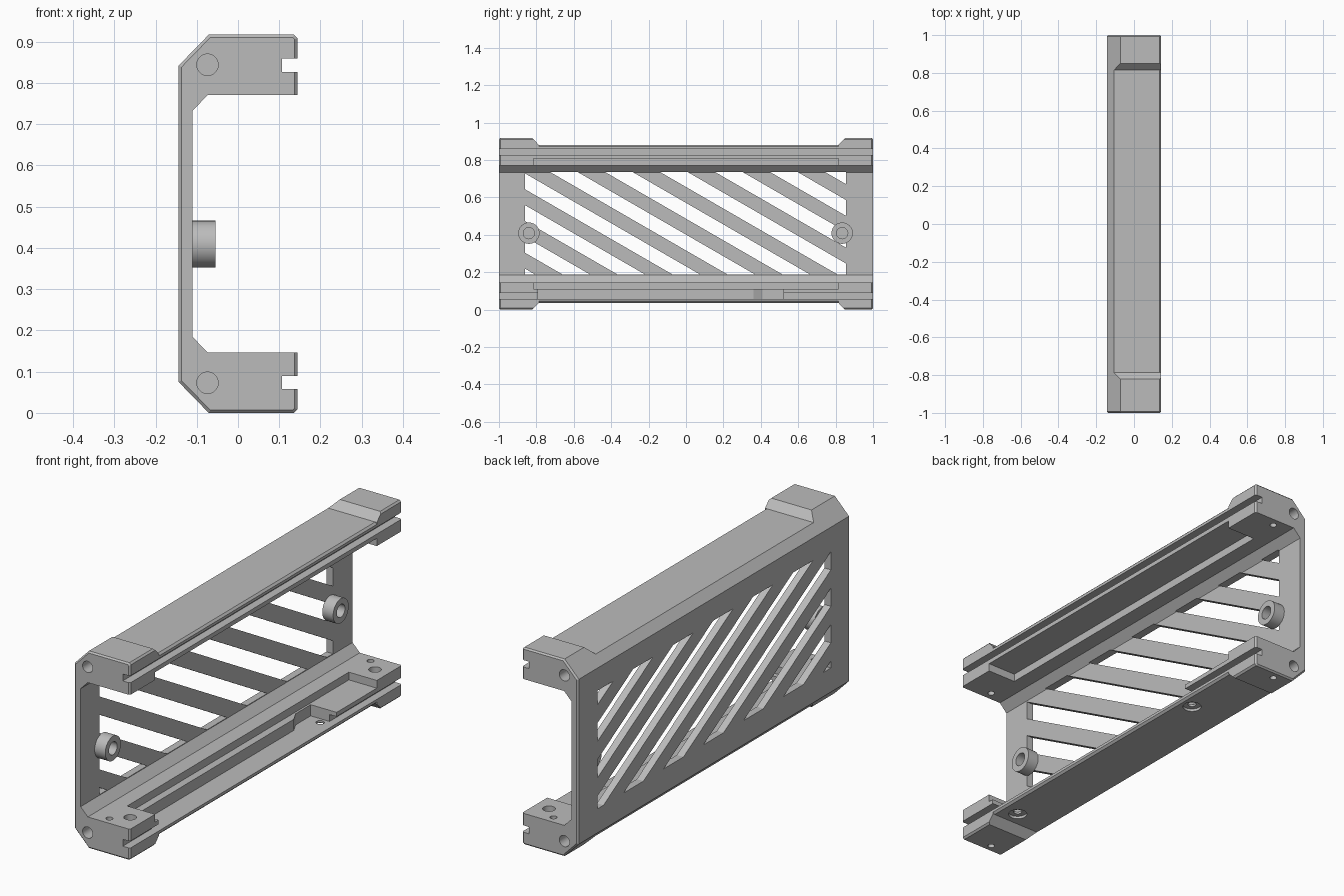
import bpy, bmesh, math
from mathutils import Vector

if "Cube" in bpy.data.objects:
    bpy.data.objects.remove(bpy.data.objects["Cube"], do_unlink=True)

H = 0.917          # overall height
grey = bpy.data.materials.new("plain_grey")
grey.use_nodes = True
colour = (0.5, 0.5, 0.5, 1)
grey.diffuse_color = colour
grey.node_tree.nodes["Principled BSDF"].inputs["Base Color"].default_value = colour


def finish(bm, name):
    bmesh.ops.recalc_face_normals(bm, faces=bm.faces)
    mesh = bpy.data.meshes.new(name)
    bm.to_mesh(mesh)
    bm.free()
    mesh.materials.append(grey)
    ob = bpy.data.objects.new(name, mesh)
    bpy.context.collection.objects.link(ob)
    return ob


def loft(rings, name):
    """Skin a list of equal-length point rings and cap both ends."""
    bm = bmesh.new()
    loops = [[bm.verts.new(p) for p in ring] for ring in rings]
    n = len(loops[0])
    for a, b in zip(loops, loops[1:]):
        for i in range(n):
            j = (i + 1) % n
            bm.faces.new((a[i], a[j], b[j], b[i]))
    bm.faces.new(loops[0])
    bm.faces.new(loops[-1])
    return finish(bm, name)


def box(x, y, z, name="cutter"):
    return loft([[(a, y[0], z[0]), (a, y[1], z[0]), (a, y[1], z[1]), (a, y[0], z[1])]
                 for a in x], name)


def cylinder(centre, axis, r, length, name="cutter"):
    """Cylinder starting at centre and running along axis."""
    d = Vector(axis)
    u = d.orthogonal().normalized()
    v = d.cross(u)
    angles = [math.tau * i / 40 for i in range(40)]
    return loft([[Vector(centre) + d * t + r * (u * math.cos(a) + v * math.sin(a))
                  for a in angles] for t in (0, length)], name)


def cut(target, cutter, operation='DIFFERENCE'):
    mod = target.modifiers.new("cut", 'BOOLEAN')
    mod.operation = operation
    mod.solver = 'EXACT'
    mod.object = cutter
    bpy.context.view_layer.objects.active = target
    bpy.ops.object.modifier_apply(modifier=mod.name)
    bpy.data.objects.remove(cutter, do_unlink=True)


# C-shaped section: outer outline, then jaws and inner wall, lower half mirrored
e = 0.007
lower = [(-0.144, 0.075), (-0.071, 0), (0.136, 0), (0.144, 0.008), (0.144, 0.058),
         (0.107, 0.058), (0.107, 0.09), (0.144, 0.09), (0.144, 0.146),
         (-0.073, 0.146), (-0.11, 0.184)]
inset = [(-0.144 + e, 0.075 + e / 2), (-0.071 + e / 2, e), (0.136 - e / 2, e),
         (0.144 - e, 0.008 + e / 2), (0.144 - e, 0.058), lower[5], lower[6],
         (0.144 - e, 0.09), (0.144 - e, 0.146), lower[9], lower[10]]


def ring(half, y):
    full = half + [(x, H - z) for x, z in reversed(half)]
    return [(x, y, z) for x, z in full]


frame = loft([ring(inset, -1), ring(lower, -1 + e), ring(lower, 1 - e), ring(inset, 1)],
             "rail_frame")


def up(z, top):
    return H - z if top else z


# Features shared by the upper and lower rails
for top in (False, True):
    # shallow outer recess with sloped ends
    side = [(-0.855, -0.035), (0.885, -0.035), (0.815, 0.036), (-0.787, 0.036)]
    cut(frame, loft([[(x, y, up(z, top)) for y, z in side] for x in (-0.2, 0.2)], "cutter"))
    edge = [(0.131, 0.032), (0.16, 0.061), (0.16, 0.02), (0.131, 0.02)]
    cut(frame, loft([[(x, y, up(z, top)) for x, z in edge] for y in (-0.787, 0.815)], "cutter"))
    # inner pocket open to the side
    z = sorted((up(0.11, top), up(0.2, top)))
    cut(frame, box((0.0, 0.2), (-0.815, 0.815), z))
    d = (0, 0, -1 if top else 1)
    for s in (-1, 1):
        # pin holes in the jaws and blind holes in the end faces
        cut(frame, cylinder((0.01, 0.96 * s, up(0.05 if top else -0.01, top)), d, 0.015, 0.2))
        cut(frame, cylinder((-0.074, 1.01 * s, up(0.073, top)), (0, -s, 0), 0.026, 0.09))
        if not top:
            cut(frame, cylinder((0.075, 0.9 * s, 0.1), d, 0.027, 0.1))

# Deeper tray in the lower rail with a wider end
cut(frame, box((0.035, 0.2), (-0.79, 0.42), (0.058, 0.15)))
tray_end = [(0.035, 0.36), (0.01, 0.41), (0.01, 0.52), (0.2, 0.52), (0.2, 0.36)]
cut(frame, loft([[(x, y, z) for x, y in tray_end] for z in (0.058, 0.15)], "cutter"))

# Counterbored screw holes under the tray
for x, y in ((0.06, -0.72), (0.08, 0.49)):
    cut(frame, cylinder((x, y, 0), (0, 0, 1), 0.04, 0.048))
    cut(frame, cylinder((x, y, 0), (0, 0, 1), 0.018, 0.1))

# Diagonal vent slots: slice a panel along slanted lines, keep alternate strips
bm = bmesh.new()
y0, y1, z0, z1 = -0.86, 0.855, 0.187, 0.737
bm.faces.new([bm.verts.new((-0.2, y, z)) for y, z in ((y0, z0), (y1, z0), (y1, z1), (y0, z1))])
slope = math.tan(math.radians(30))
start, pitch = -0.217, 0.294
normal = Vector((0, slope, 1)).normalized()
for k in range(-4, 9):
    for off in (0, pitch / 2):
        bmesh.ops.bisect_plane(bm, geom=bm.verts[:] + bm.edges[:] + bm.faces[:], dist=1e-5,
                               plane_co=(0, start + k * pitch + off, z0), plane_no=normal)


def is_bar(face):
    c = face.calc_center_median()
    return ((c.y + (c.z - z0) / slope - start) / pitch) % 1 < 0.5


bmesh.ops.delete(bm, geom=[f for f in bm.faces if is_bar(f)], context='FACES')
solid = bmesh.ops.extrude_face_region(bm, geom=bm.faces[:], use_keep_orig=True)
bmesh.ops.translate(bm, vec=(0.15, 0, 0),
                    verts=[v for v in solid["geom"] if isinstance(v, bmesh.types.BMVert)])
cut(frame, finish(bm, "cutter"))

# Round standoffs on the inside of the wall
standoffs = []
for name, y in (("front_standoff", -0.84), ("rear_standoff", 0.835)):
    boss = cylinder((-0.111, y, 0.409), (1, 0, 0), 0.057, 0.056, name)
    cut(boss, cylinder((-0.1, y, 0.409), (1, 0, 0), 0.03, 0.1))
    standoffs.append(boss)

# Smooth round walls, sharp corners
bpy.ops.object.select_all(action='DESELECT')
for ob in [frame] + standoffs:
    ob.select_set(True)
bpy.context.view_layer.objects.active = frame
bpy.ops.object.shade_smooth_by_angle(angle=math.radians(25))
